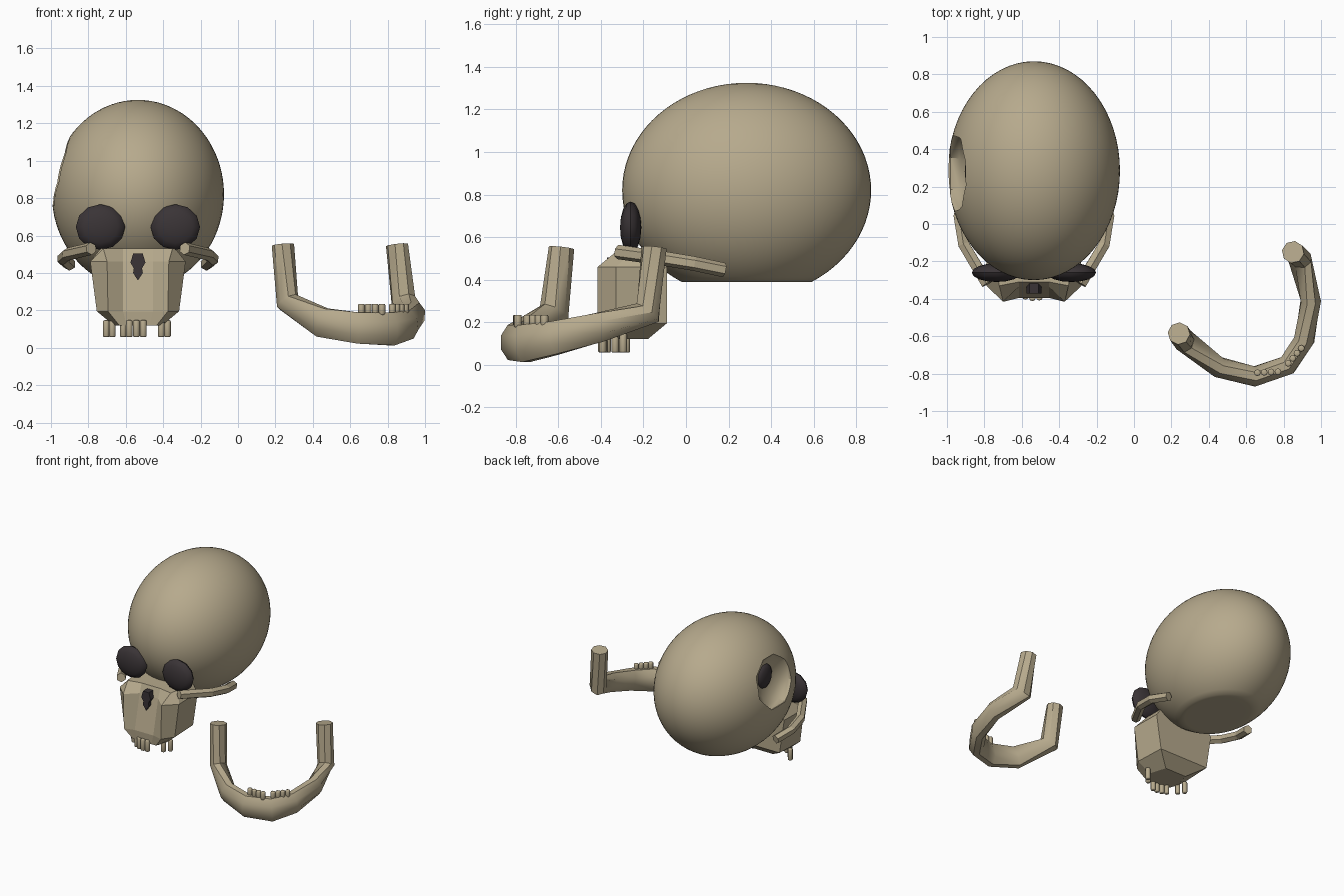
import bpy, bmesh, math
from mathutils import Vector, Matrix

if "Cube" in bpy.data.objects:
    bpy.data.objects.remove(bpy.data.objects["Cube"])

CX = -0.535  # centre line of the skull


def material(name, rgb):
    m = bpy.data.materials.new(name)
    m.use_nodes = True
    m.diffuse_color = (*rgb, 1)
    m.node_tree.nodes["Principled BSDF"].inputs["Base Color"].default_value = (*rgb, 1)
    return m


BONE = material("bone_tan", (0.47, 0.40, 0.265))
DARK = material("socket_dark", (0.042, 0.034, 0.037))


def finish(name, bm, mat, angle=None):
    bmesh.ops.recalc_face_normals(bm, faces=bm.faces)
    me = bpy.data.meshes.new(name)
    bm.to_mesh(me)
    bm.free()
    ob = bpy.data.objects.new(name, me)
    bpy.context.collection.objects.link(ob)
    me.materials.append(mat)
    if angle:
        smooth(ob, angle)
    return ob


def smooth(ob, angle):
    bpy.ops.object.select_all(action='DESELECT')
    bpy.context.view_layer.objects.active = ob
    ob.select_set(True)
    bpy.ops.object.shade_smooth_by_angle(angle=math.radians(angle))


def ball(name, loc, radii, mat, seg, rings, rot=Matrix(), angle=None):
    bm = bmesh.new()
    bmesh.ops.create_uvsphere(bm, u_segments=seg, v_segments=rings, radius=1)
    bm.transform(Matrix.Translation(loc) @ Matrix.Diagonal((*radii, 1)) @ rot)
    return finish(name, bm, mat, angle)


def loft(name, rings, mat, angle):
    bm = bmesh.new()
    loops = [[bm.verts.new(p) for p in ring] for ring in rings]
    n = len(loops[0])
    for a, b in zip(loops, loops[1:]):
        for i in range(n):
            j = (i + 1) % n
            bm.faces.new((a[i], a[j], b[j], b[i]))
    bm.faces.new(loops[0])
    bm.faces.new(loops[-1])
    return finish(name, bm, mat, angle)


def tube(name, path, radii, centre, sides, angle):
    """Sweep an ellipse (outward radius, other radius) around a centre."""
    pts = [Vector(p) for p in path]
    rings = []
    for i, p in enumerate(pts):
        t = (pts[min(i + 1, len(pts) - 1)] - pts[max(i - 1, 0)]).normalized()
        out = Vector((p.x - centre[0], p.y - centre[1], 0))
        out = (out - t * out.dot(t)).normalized()
        up = t.cross(out)
        ro, ru = radii[i]
        turns = [2 * math.pi * (k + 0.5) / sides for k in range(sides)]
        rings.append([p + out * ro * math.cos(a) + up * ru * math.sin(a) for a in turns])
    return loft(name, rings, BONE, angle)


def tooth(name, x, y, z, r, h):
    bm = bmesh.new()
    bmesh.ops.create_cone(bm, cap_ends=True, segments=8, radius1=r, radius2=r, depth=h,
                          matrix=Matrix.Translation((x, y, z)))
    rims = [e for e in bm.edges if abs(e.verts[0].co.z - e.verts[1].co.z) < 1e-4]
    bmesh.ops.bevel(bm, geom=rims, offset=r * 0.4, segments=2, affect='EDGES', profile=0.5)
    finish(name, bm, BONE, 50)


# Cranium: ellipsoid with flattened base and a scooped dent in the right side
cranium = ball("cranium", (CX, 0.285, 0.82), (0.46, 0.585, 0.505), BONE, 64, 40)
for v in cranium.data.vertices:
    v.co.z = max(v.co.z, 0.388)
turn = Matrix.Rotation(math.pi / 2, 4, 'Y') @ Matrix.Rotation(math.pi / 8, 4, 'Z')
cutter = ball("dent_cutter", (-0.98, 0.27, 0.97), (0.12, 0.225, 0.225), BONE, 8, 8, turn)
cut = cranium.modifiers.new("dent", 'BOOLEAN')
cut.operation = 'DIFFERENCE'
cut.object = cutter
bpy.context.view_layer.objects.active = cranium
bpy.ops.object.modifier_apply(modifier=cut.name)
bpy.data.objects.remove(cutter)
smooth(cranium, 35)
ball("dent_hole", (-0.868, 0.28, 0.97), (0.037, 0.087, 0.095), DARK, 12, 8, turn, 50)

# Paired eyes and cheek arches
upright = Matrix.Rotation(math.pi / 2, 4, 'X')
for side, s in (("left", 1), ("right", -1)):
    ball(side + "_eye_socket", (CX + s * 0.2, -0.26, 0.645), (0.132, 0.05, 0.122),
         DARK, 12, 8, upright, 50)
    arch = [(0.25, -0.32, 0.53), (0.375, -0.11, 0.50), (0.40, 0.04, 0.475), (0.365, 0.18, 0.445)]
    tube(side + "_cheek_arch", [(CX + s * x, y, z) for x, y, z in arch],
         [(0.034, 0.034)] * 4, (CX, 0.1), 6, None)

# Upper jaw: half sections (x, y) at each height, mirrored
sections = [
    (0.12, [(0.06, -0.39), (0.10, -0.39), (0.13, -0.31), (0.09, -0.18)]),
    (0.195, [(0.08, -0.395), (0.16, -0.415), (0.22, -0.33), (0.21, -0.09)]),
    (0.46, [(0.08, -0.335), (0.165, -0.415), (0.255, -0.33), (0.25, -0.09)]),
    (0.53, [(0.08, -0.31), (0.185, -0.33), (0.20, -0.25), (0.20, -0.09)]),
]
loft("upper_jaw", [[(CX + x, y, z) for x, y in half] + [(CX - x, y, z) for x, y in half[::-1]]
                   for z, half in sections], BONE, None)

# Nose opening: notched wedge outline
nose = [(0, 0.36), (0.026, 0.40), (0.022, 0.425), (0.04, 0.455), (0.025, 0.505)]
outline = nose + [(-x, z) for x, z in nose[:0:-1]]
loft("nose_opening", [[(CX + x, y, z) for x, z in outline] for y in (-0.372, -0.28)], DARK, None)

# Upper teeth along a curved arch, with gaps
for i, x in enumerate((-0.169, -0.137, -0.078, -0.046, -0.008, 0.029, 0.125, 0.158)):
    tooth(f"upper_tooth_{i + 1}", CX + x, -0.395 + 4 * x * x, 0.102, 0.018, 0.09)

# Detached lower jaw
jaw = [(0.85, -0.15, 0.55), (0.885, -0.18, 0.245), (0.945, -0.41, 0.175), (0.91, -0.62, 0.125),
       (0.82, -0.755, 0.10), (0.645, -0.815, 0.105), (0.45, -0.765, 0.135),
       (0.265, -0.62, 0.245), (0.24, -0.585, 0.55)]
thick = [(0.06, 0.06), (0.06, 0.075), (0.058, 0.075), (0.058, 0.085), (0.058, 0.095),
         (0.058, 0.09), (0.058, 0.085), (0.06, 0.075), (0.06, 0.06)]
tube("lower_jaw", jaw, thick, (0.66, -0.45), 8, 40)

# Lower teeth in two rows
rows = (((0.66, -0.795), (0.77, -0.79)), ((0.825, -0.745), (0.895, -0.665)))
for r, (a, b) in enumerate(rows):
    for i in range(4):
        p = Vector(a).lerp(Vector(b), i / 3)
        tooth(f"lower_tooth_{r * 4 + i + 1}", p.x, p.y, 0.205, 0.018, 0.06)
